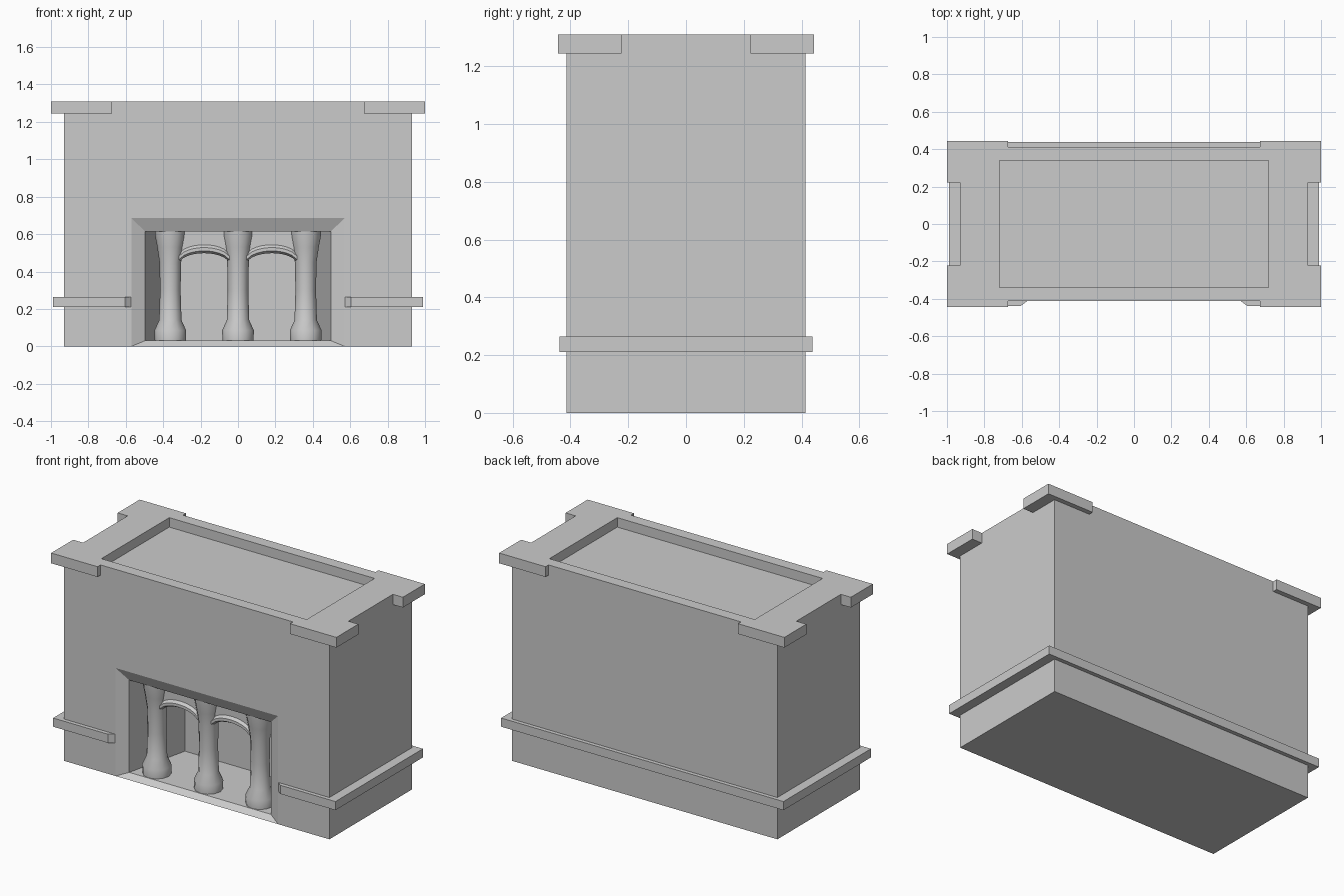
import bpy, bmesh, math

if "Cube" in bpy.data.objects:
    bpy.data.objects.remove(bpy.data.objects["Cube"])


def finish(bm, name, smooth=False):
    bmesh.ops.remove_doubles(bm, verts=bm.verts[:], dist=1e-5)
    bmesh.ops.recalc_face_normals(bm, faces=bm.faces[:])
    me = bpy.data.meshes.new(name)
    bm.to_mesh(me)
    bm.free()
    ob = bpy.data.objects.new(name, me)
    bpy.context.collection.objects.link(ob)
    return ob


def loft(bm, rings, skip=(), cap_start=False, cap_end=False):
    """Join closed rings of points; skip holds (ring, side) pairs left open."""
    vs = [[bm.verts.new(p) for p in r] for r in rings]
    n = len(rings[0])
    for i in range(len(vs) - 1):
        for j in range(n):
            if (i, j) not in skip:
                k = (j + 1) % n
                bm.faces.new((vs[i][j], vs[i][k], vs[i + 1][k], vs[i + 1][j]))
    if cap_start:
        bm.faces.new(vs[0])
    if cap_end:
        bm.faces.new(vs[-1])


def prism(name, outline, z0, z1):
    bm = bmesh.new()
    loft(bm, [[(x, y, z) for x, y in outline] for z in (z0, z1)],
         cap_start=True, cap_end=True)
    return finish(bm, name)


def flat(x, y, z):
    return [(-x, -y, z), (x, -y, z), (x, y, z), (-x, y, z)]


def upright(x, y, z0, z1):
    return [(-x, y, z0), (x, y, z0), (x, y, z1), (-x, y, z1)]


X, Y, TOP = 0.93, 0.413, 1.31

# Main block: sunken top panel, sides, and tapering niche with a splayed frame
bm = bmesh.new()
loft(bm, [flat(0.72, 0.34, 1.25), flat(0.72, 0.34, TOP), flat(X, Y, TOP), flat(X, Y, 0)],
     skip={(2, 0)}, cap_start=True, cap_end=True)
loft(bm, [upright(X, -Y, 0, TOP), upright(0.57, -Y, 0, 0.685),
          upright(0.497, -0.38, 0.03, 0.615), upright(0.40, 0.04, 0.03, 0.615)],
     skip={(0, 0)}, cap_end=True)
finish(bm, "main_block")

# Raised band around the lower walls, open at the niche
half = [(0.572, -Y), (0.605, -0.438), (0.99, -0.438), (0.99, 0.438)]
inner = [(X, Y), (X, -Y)]
outline = (half + [(-x, y) for x, y in reversed(half)]
           + [(-x, y) for x, y in reversed(inner)] + inner)
prism("lower_band", outline, 0.21, 0.265)

# L-shaped corner caps at the top
corner = [(0.675, Y), (0.675, 0.443), (1, 0.443), (1, 0.223), (X, 0.223), (X, Y)]
for sx in (-1, 1):
    for sy in (-1, 1):
        prism("corner_cap", [(sx * x, sy * y) for x, y in corner], 1.245, TOP)

# Columns: turned profile of (radius, height)
profile = [(0.083, 0.03), (0.085, 0.085), (0.06, 0.14), (0.055, 0.30),
           (0.058, 0.45), (0.07, 0.53), (0.081, 0.59), (0.083, 0.62)]
SIDES = 12
for cx in (-0.362, 0, 0.362):
    bm = bmesh.new()
    loft(bm, [[(cx + r * math.cos(2 * math.pi * k / SIDES),
                -0.295 + r * math.sin(2 * math.pi * k / SIDES), z)
               for k in range(SIDES)] for r, z in profile],
         cap_start=True, cap_end=True)
    ob = finish(bm, "column")
    bpy.context.view_layer.objects.active = ob
    ob.select_set(True)
    bpy.ops.object.shade_smooth_by_angle(angle=math.radians(35))
    ob.select_set(False)

# Arches between the columns: a stepped cross-section swept along the curve
section = [(-0.32, 0.12), (-0.32, 0.045), (-0.335, 0.03), (-0.335, 0.012),
           (-0.315, 0.0), (-0.275, 0.0), (-0.255, 0.012), (-0.255, 0.12)]
STEPS = 10
for cx in (-0.181, 0.181):
    bm = bmesh.new()
    rings = []
    for i in range(STEPS + 1):
        t = -1 + 2 * i / STEPS
        arch_z = 0.43 + 0.068 * math.sqrt(max(0, 1 - t * t * 0.9))
        rings.append([(cx + 0.135 * t, y, 0.617 if h > 0.1 else arch_z + h)
                      for y, h in section])
    loft(bm, rings, cap_start=True, cap_end=True)
    finish(bm, "arch")
